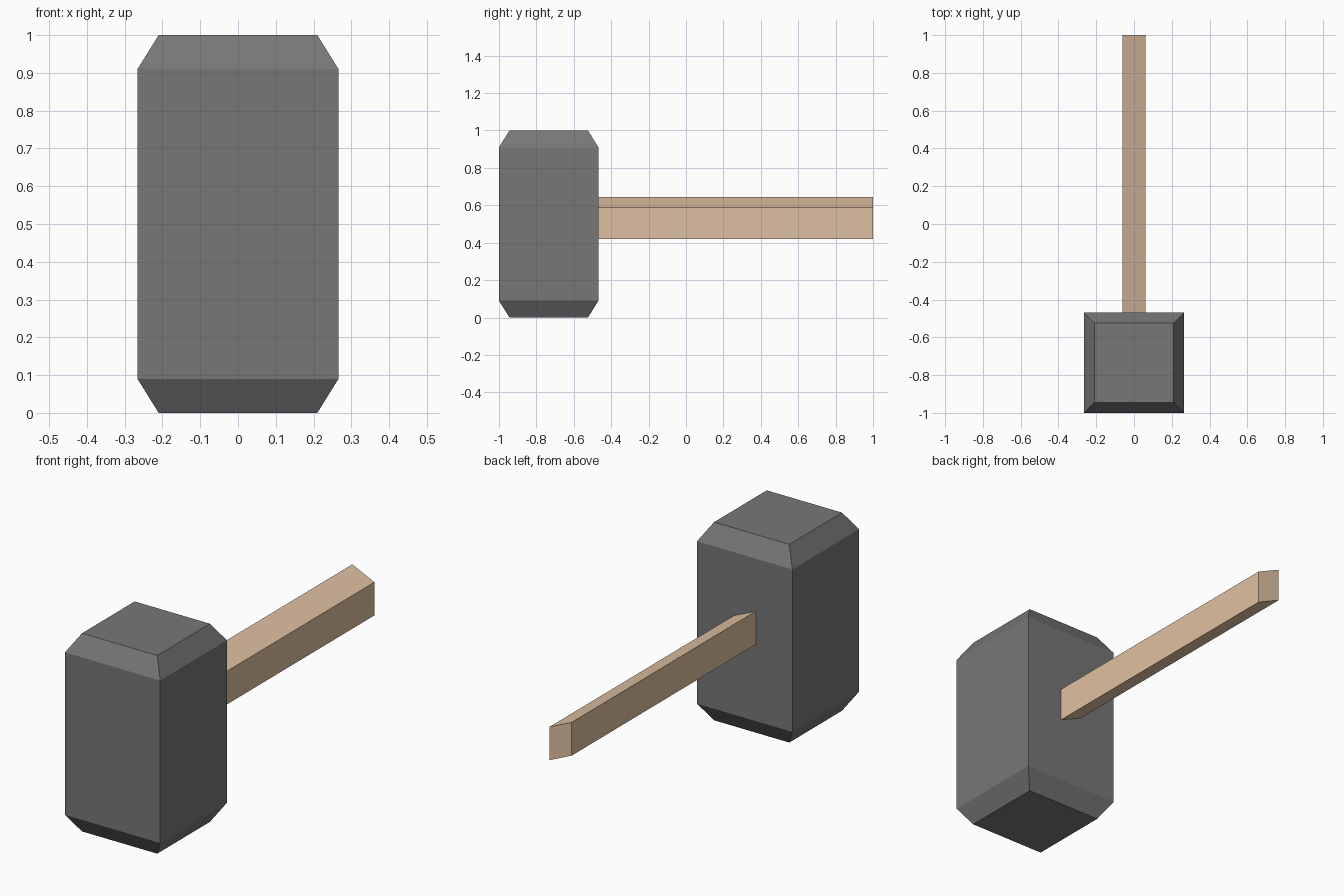
import bpy, bmesh
from mathutils import Matrix, Vector

if "Cube" in bpy.data.objects:
    bpy.data.objects.remove(bpy.data.objects["Cube"])


def material(name, rgb):
    m = bpy.data.materials.new(name)
    m.diffuse_color = (*rgb, 1.0)
    m.use_nodes = True
    m.node_tree.nodes["Principled BSDF"].inputs["Base Color"].default_value = m.diffuse_color
    return m


def finish(name, bm, mat):
    bmesh.ops.recalc_face_normals(bm, faces=bm.faces[:])
    me = bpy.data.meshes.new(name)
    bm.to_mesh(me)
    bm.free()
    me.materials.append(mat)
    ob = bpy.data.objects.new(name, me)
    bpy.context.collection.objects.link(ob)
    return ob


def box(center, size):
    bm = bmesh.new()
    bmesh.ops.create_cube(bm, size=1.0)
    bmesh.ops.transform(bm, verts=bm.verts[:],
                        matrix=Matrix.Translation(center) @ Matrix.Diagonal((*size, 1.0)))
    return bm


stone = material("dark grey stone", (0.185, 0.185, 0.185))
wood = material("tan wood", (0.74, 0.53, 0.36))

# Head: square block with tapered caps at both ends
head_center = Vector((0, -0.734, 0.5))
bm = box(head_center, (0.532, 0.532, 0.82))
for sign in (1, -1):
    cap = max(bm.faces, key=lambda f: sign * f.calc_center_median().z)
    new = bmesh.ops.extrude_discrete_faces(bm, faces=[cap])["faces"][0]
    for v in new.verts:
        v.co.x *= 0.21 / 0.266
        v.co.y = head_center.y + (v.co.y - head_center.y) * 0.21 / 0.266
        v.co.z += sign * 0.09
finish("hammer_head", bm, stone)

# Handle: bar with a skewed cross-section, lower on the right side
bm = box((0, 0.261, 0.5325), (0.124, 1.478, 0.168))
for v in bm.verts:
    v.co.z -= v.co.x * 0.056 / 0.124
finish("handle", bm, wood)
